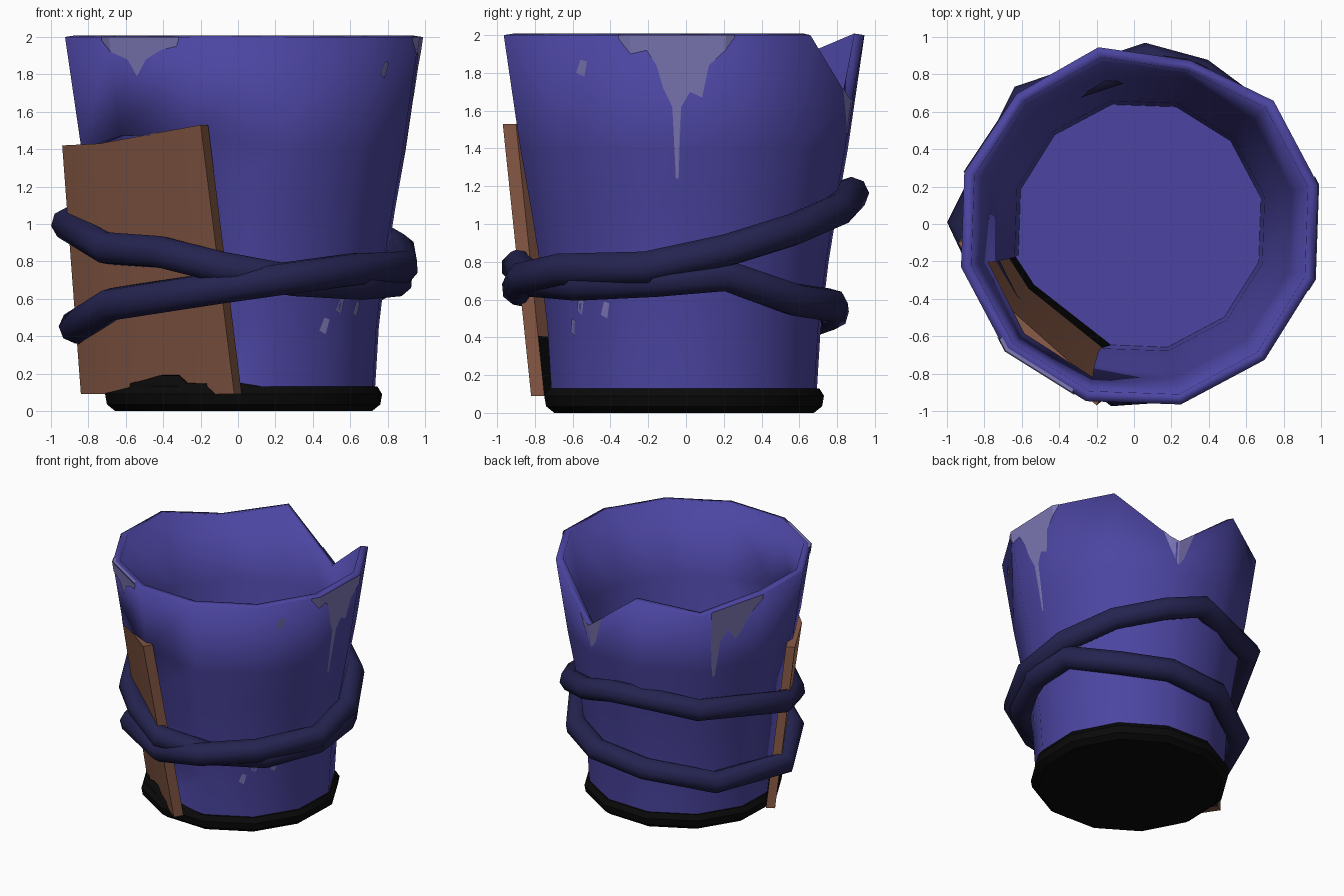
import bpy, bmesh, math
from mathutils import Vector

if "Cube" in bpy.data.objects:
    bpy.data.objects.remove(bpy.data.objects["Cube"])

CX, CY, A0 = 0.03, -0.01, 13          # cup axis and angle of its first corner


def material(name, rgb):
    m = bpy.data.materials.new(name)
    m.diffuse_color = (*rgb, 1)
    m.use_nodes = True
    m.node_tree.nodes["Principled BSDF"].inputs["Base Color"].default_value = m.diffuse_color
    return m


VIOLET = material("violet", (0.072, 0.06, 0.36))
LILAC = material("lilac", (0.21, 0.19, 0.47))
NAVY = material("navy", (0.018, 0.017, 0.08))
BROWN = material("brown", (0.24, 0.1, 0.06))
BLACK = material("black", (0.003, 0.003, 0.003))

PROFILE = [(0.0, 0.715), (0.13, 0.722), (0.45, 0.742), (0.8, 0.785),
           (1.1, 0.835), (1.4, 0.89), (2.0, 0.98)]
RIM = {73: 1.64, 133: 1.90}           # broken corners of the rim
HOLE_TOP = {223: 1.47, 253: 1.48}


def radius(z):
    for (z0, r0), (z1, r1) in zip(PROFILE, PROFILE[1:]):
        if z <= z1:
            return r0 + (r1 - r0) * (z - z0) / (z1 - z0)
    return PROFILE[-1][1]


def polar(a, r, z):
    t = math.radians(a)
    return Vector((CX + r * math.cos(t), CY + r * math.sin(t), z))


def on_wall(a, z, off=0.0):
    """Point on the twelve-sided wall at angle a."""
    d = (a - A0) % 30 - 15
    r = radius(z) * math.cos(math.radians(15)) / math.cos(math.radians(d))
    return polar(a, r + off, z)


def rim_z(a):
    k = (a - A0) / 30
    lo = A0 + 30 * math.floor(k)
    f = k - math.floor(k)
    return RIM.get(lo % 360, 2) * (1 - f) + RIM.get((lo + 30) % 360, 2) * f


def make(name, verts, faces, mats, index=None, smooth=True):
    me = bpy.data.meshes.new(name)
    me.from_pydata([tuple(v) for v in verts], [], faces)
    ob = bpy.data.objects.new(name, me)
    bpy.context.collection.objects.link(ob)
    for m in mats:
        me.materials.append(m)
    if index:
        for p, i in zip(me.polygons, index):
            p.material_index = i
    if smooth:
        bpy.context.view_layer.objects.active = ob
        bpy.ops.object.select_all(action='DESELECT')
        ob.select_set(True)
        bpy.ops.object.shade_smooth_by_angle(angle=math.radians(38))
    return ob


def solidify(ob, t):
    m = ob.modifiers.new("thickness", 'SOLIDIFY')
    m.thickness, m.offset, m.use_even_offset = t, -1, True


# Cup wall, with two sides broken out behind the plank
levels = [0.05, 0.13, 0.45, 0.8, 1.1, 1.4, 2.0]
verts, faces = [], []
for z in levels:
    for k in range(12):
        a = A0 + 30 * k
        zz = RIM.get(a, z) if z == 2.0 else HOLE_TOP.get(a, z) if z == 1.4 else z
        verts.append(polar(a, radius(zz), zz))
for j in range(len(levels) - 1):
    for k in range(12):
        if k in (6, 7) and 1 <= j <= 4:
            continue
        n = (k + 1) % 12
        faces.append((j * 12 + k, j * 12 + n, j * 12 + 12 + n, j * 12 + 12 + k))
solidify(make("cup_wall", verts, faces, [VIOLET]), 0.055)

# Inner floor
make("cup_floor", [polar(A0 + 30 * k, 0.69, 0.14) for k in range(12)],
     [tuple(range(12))], [VIOLET])

# Black base with rounded edge
base = [(0.705, 0.0), (0.75, 0.035), (0.76, 0.09), (0.735, 0.13)]
verts = [polar(A0 + 30 * k, r, z) for r, z in base for k in range(12)]
faces = [(j * 12 + k, j * 12 + (k + 1) % 12, j * 12 + 12 + (k + 1) % 12, j * 12 + 12 + k)
         for j in range(3) for k in range(12)]
faces += [tuple(reversed(range(12))), tuple(range(36, 48))]
make("base", verts, faces, [BLACK])

# Jagged black stump of the broken wall
stump = [(193, .12), (203, .135), (213, .15), (223, .165), (231, .19), (240, .19),
         (244, .15), (253, .145), (262, .17), (268, .15), (278, .13)]
verts, faces = [], []
for i, (a, z) in enumerate(stump):
    verts += [on_wall(a, 0.08, 0.012), on_wall(a, z, 0.012)]
    if i:
        faces.append((2 * i - 2, 2 * i, 2 * i + 1, 2 * i - 1))
solidify(make("broken_stump", verts, faces, [BLACK]), 0.03)

# Bent plank patch, blackened low on its inner side
bottom = [Vector(p) for p in ((-.84, .02, .09), (-.58, -.37, .09), (-.02, -.82, .09))]
top = [Vector(p) for p in ((-.94, -.1, 1.42), (-.74, -.48, 1.43), (-.2, -.97, 1.53))]
inward = [Vector(p) for p in ((.06, .035, 0), (.05, .05, 0), (.04, .07, 0))]
rows = [0, .22, 1]
verts = [bottom[c].lerp(top[c], t) + inward[c] * s
         for s in (0, 1) for t in rows for c in range(3)]
faces, index = [], []
for j in range(2):
    for c in range(2):
        q = (j * 3 + c, j * 3 + c + 1, j * 3 + c + 4, j * 3 + c + 3)
        faces += [q, tuple(v + 9 for v in reversed(q))]
        index += [0, 1 if j == 0 else 0]
    for c in (0, 2):
        q = (j * 3 + c, j * 3 + c + 3, j * 3 + c + 12, j * 3 + c + 9)
        faces.append(q if c == 0 else q[::-1])
        index.append(0)
for c in range(2):
    faces += [(c, c + 9, c + 10, c + 1), (6 + c, 7 + c, 16 + c, 15 + c)]
    index += [0, 0]
plank = make("plank", verts, faces, [BROWN, BLACK], index)
bm = bmesh.new()
bm.from_mesh(plank.data)
bmesh.ops.recalc_face_normals(bm, faces=bm.faces)
bm.to_mesh(plank.data)
bm.free()

# Rope wound twice round the cup: angle, radius, height
rope = [(183, .90, .45), (211, .83, .57), (262, .89, .66), (285, .885, .71), (313, .88, .76),
        (347, .87, .77), (15, .86, .86), (42, .86, .97), (68, .87, 1.07), (88, .89, 1.16),
        (132, .91, 1.09), (179, .94, 1.0), (210, .84, .87), (238, .83, .85), (262, .89, .77),
        (288, .83, .70), (318, .83, .68), (350, .83, .70), (15, .83, .73), (45, .82, .60),
        (72, .82, .57), (104, .81, .53), (142, .82, .43)]
cu = bpy.data.curves.new("rope", 'CURVE')
cu.dimensions = '3D'
cu.bevel_depth, cu.bevel_resolution = 0.09, 2
sp = cu.splines.new('POLY')
sp.points.add(len(rope) - 1)
for p, q in zip(sp.points, rope):
    p.co = (*polar(*q), 1)
sp.use_cyclic_u = True
ob = bpy.data.objects.new("rope", cu)
bpy.context.collection.objects.link(ob)
cu.materials.append(NAVY)
bpy.ops.object.select_all(action='DESELECT')
ob.select_set(True)
bpy.context.view_layer.objects.active = ob
bpy.ops.object.convert(target='MESH')
bpy.ops.object.shade_smooth_by_angle(angle=math.radians(50))


# Worn lilac paint: thin plates hanging from the rim, given as (angle, lower edge)
def worn(name, pts):
    v, f = [], []
    for i, (a, z) in enumerate(pts):
        h = rim_z(a)
        v += [on_wall(a, min(z, h - .002), .005), on_wall(a, max(min(z, h), 1.4), .005),
              on_wall(a, h, .005)]
        if i:
            b = 3 * i
            f += [(b - 3, b, b + 1, b - 2), (b - 2, b + 1, b + 2, b - 1)]
    make(name, v, f, [LILAC], smooth=False)


worn("worn_paint_front", [(218, 1.98), (223, 1.92), (229, 1.88), (232, 1.79), (236, 1.88),
                          (242, 1.93), (248, 1.95), (249, 1.99)])
worn("worn_paint_right", [(-21, 1.98), (-17, 1.9), (-12, 1.92), (-9, 1.84), (-7, 1.72),
                          (-4, 1.62), (-3, 1.24), (-2, 1.24), (-1, 1.62), (2, 1.7), (6, 1.67),
                          (8, 1.84), (13, 1.92), (16, 1.99)])
worn("worn_paint_notch", [(66, 1.74), (70, 1.58), (74, 1.46), (77, 1.52), (82, 1.74)])
worn("worn_paint_back", [(138, 1.7), (139.5, 1.34), (141, 1.34), (143, 1.64), (147, 1.74),
                         (151, 1.64), (154, 1.72), (158, 1.86), (163, 1.96)])

# Worn strip on top of the rim, and small chips low on the wall
arc = [219, 223, 230, 248]
v = [on_wall(a, 2.0, o) + Vector((0, 0, .003)) for a in arc for o in (-.05, 0)]
make("worn_rim", v, [(2 * i, 2 * i + 1, 2 * i + 3, 2 * i + 2) for i in range(3)], [LILAC],
     smooth=False)
for n, (a, z) in enumerate([(313, .57), (306, .46), (325, .55), (324, 1.83)]):
    v = [on_wall(a + da, z + dz, .005) for da, dz in ((-2, -.03), (1, -.05), (2.5, .03), (0, .04))]
    make(f"paint_chip_{n}", v, [(0, 1, 2, 3)], [LILAC], smooth=False)
